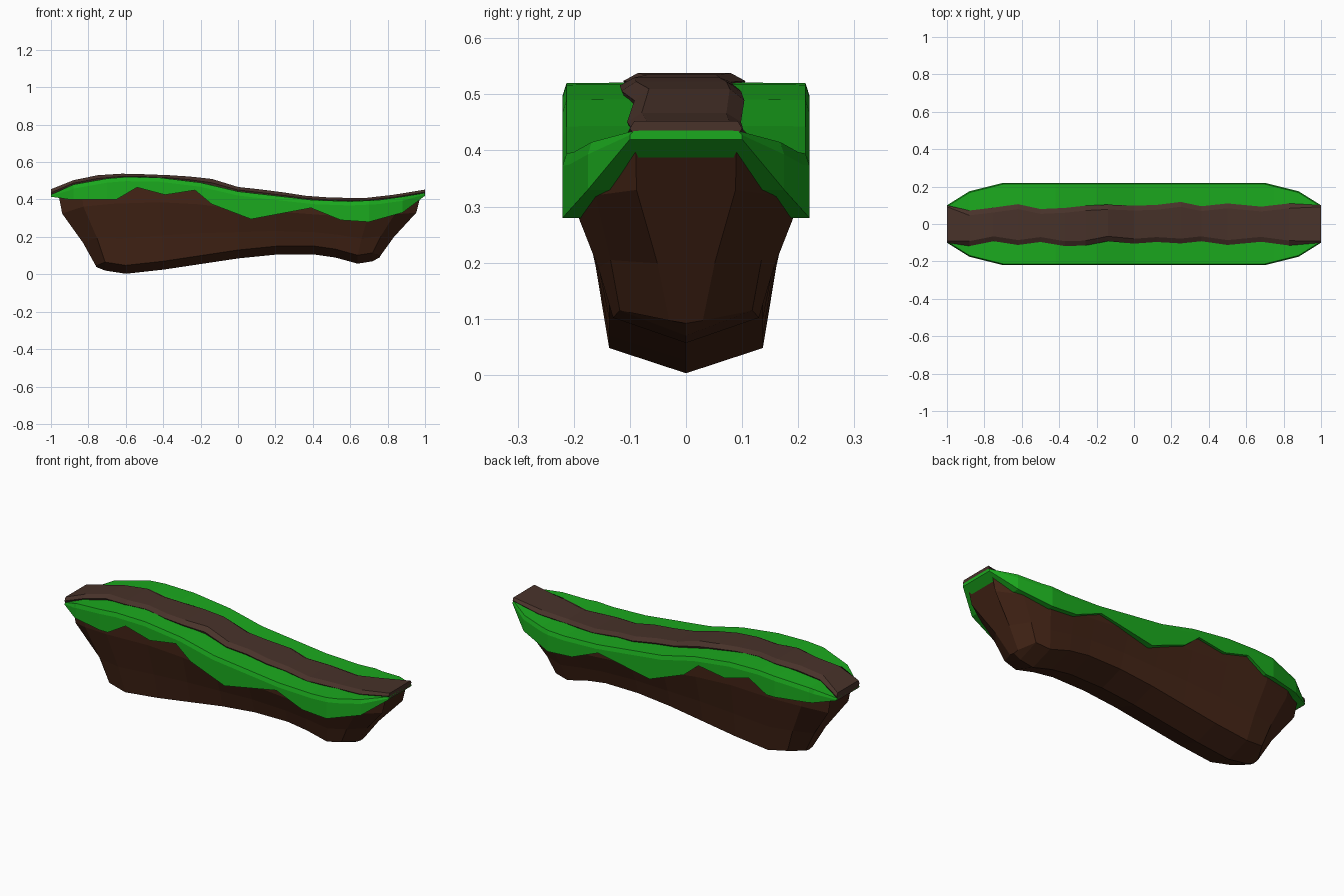
import bpy, bmesh

if "Cube" in bpy.data.objects:
    bpy.data.objects.remove(bpy.data.objects["Cube"])


def lerp_table(table, x):
    """Piecewise-linear lookup in a list of (x, value) pairs."""
    if x <= table[0][0]:
        return table[0][1]
    for (x0, v0), (x1, v1) in zip(table, table[1:]):
        if x <= x1:
            return v0 + (v1 - v0) * (x - x0) / (x1 - x0)
    return table[-1][1]


def loft(name, rings, color):
    """Skin closed rings of equal length and cap both ends."""
    bm = bmesh.new()
    vs = [[bm.verts.new(p) for p in r] for r in rings]
    n = len(vs[0])
    for a, b in zip(vs, vs[1:]):
        for i in range(n):
            j = (i + 1) % n
            bm.faces.new((a[i], a[j], b[j], b[i]))
    bm.faces.new(vs[0])
    bm.faces.new(vs[-1])
    bmesh.ops.remove_doubles(bm, verts=bm.verts, dist=1e-4)
    bmesh.ops.recalc_face_normals(bm, faces=bm.faces)
    me = bpy.data.meshes.new(name)
    bm.to_mesh(me)
    bm.free()
    ob = bpy.data.objects.new(name, me)
    bpy.context.collection.objects.link(ob)
    mat = bpy.data.materials.new(name + "_color")
    mat.diffuse_color = (*color, 1)
    mat.use_nodes = True
    mat.node_tree.nodes["Principled BSDF"].inputs["Base Color"].default_value = mat.diffuse_color
    me.materials.append(mat)
    return ob


def mirrored(half):
    """Close a half section (y >= 0) with its mirror image."""
    return half + [(x, -y, z) for x, y, z in reversed(half)]


# Shared height and width profiles along the length
ground = [(-1, .425), (-.88, .48), (-.7, .512), (-.6, .52), (-.42, .517), (-.2, .49),
          (0, .443), (.2, .42), (.4, .397), (.6, .39), (.75, .397), (.88, .415), (1, .435)]
width = [(-1, .10), (-.88, .175), (-.7, .22), (.7, .22), (.88, .175), (1, .10)]
fringe = [(-1, .415), (-.9, .40), (-.65, .40), (-.54, .465), (-.39, .425), (-.23, .45),
          (-.14, .375), (.07, .295), (.39, .355), (.55, .29), (.7, .28), (.88, .33), (1, .42)]

# Rock body: slanted ends, faceted flanks, shallow keel
stations = [  # top x, bottom x, keel z, top half width, bottom half width
    (-.96, -.76, .04, .09, .03), (-.84, -.71, .02, .17, .12), (-.68, -.6, .003, .205, .137),
    (-.42, -.4, .025, .207, .137), (-.2, -.2, .055, .207, .137), (0, 0, .085, .207, .137),
    (.2, .2, .105, .207, .137), (.42, .4, .107, .207, .137), (.55, .52, .09, .207, .137),
    (.7, .64, .057, .205, .13), (.85, .72, .07, .165, .118), (.975, .76, .092, .09, .03)]
rings = []
for xt, xb, zk, wt, wb in stations:
    end = wt < .1
    top = lerp_table(ground, xt) - .015
    low = zk + (.005 if end else .045)
    mid_z = low + (top - low) * .32
    high_z = low + (top - low) * .73
    mx, hx = xb + (xt - xb) * .34, xb + (xt - xb) * .9
    half = [(xb, 0, zk), (xb, wb, low), (mx, wb + (wt - wb) * .35, mid_z),
            (hx, wt * .98, high_z), (xt, wt, top)]
    rings.append(mirrored(half))
loft("rock_body", rings, (.058, .018, .008))

# Grass cap: bevelled top edge and a ragged hanging fringe
xs = sorted({x for t in (ground, width, fringe) for x, _ in t})
rings = []
for x in xs:
    z, w = lerp_table(ground, x), lerp_table(width, x)
    f = min(lerp_table(fringe, x), z - .006)
    rim = min(.022, (z - f) * .5)
    rings.append(mirrored([(x, w, f), (x, w, z - rim), (x, w - .007, z), (x, w * .5, z + .001)]))
loft("grass_cap", rings, (.011, .40, .013))

# Dirt path: raised strip with wobbly edges
path = [  # x, left edge y, right edge y, top z
    (-1, .10, .10, .455), (-.88, .072, .118, .503), (-.75, .088, .092, .53),
    (-.62, .106, .112, .538), (-.5, .08, .096, .535), (-.37, .086, .118, .53),
    (-.26, .098, .115, .523), (-.14, .104, .092, .51), (0, .098, .105, .467),
    (.12, .102, .096, .454), (.25, .118, .104, .437), (.36, .095, .092, .42),
    (.5, .11, .112, .41), (.68, .093, .095, .408), (.83, .11, .115, .425), (1, .10, .10, .453)]
rings = []
for x, a, b, z in path:
    g = lerp_table(ground, x) - .012
    inset = .008 if abs(x) == 1 else .026
    m = g + (z - g) * .55
    rings.append([(x, a - .01, g), (x, a, m), (x, a - inset, z),
                  (x, inset - b, z), (x, -b, m), (x, .01 - b, g)])
loft("dirt_path", rings, (.065, .032, .023))
